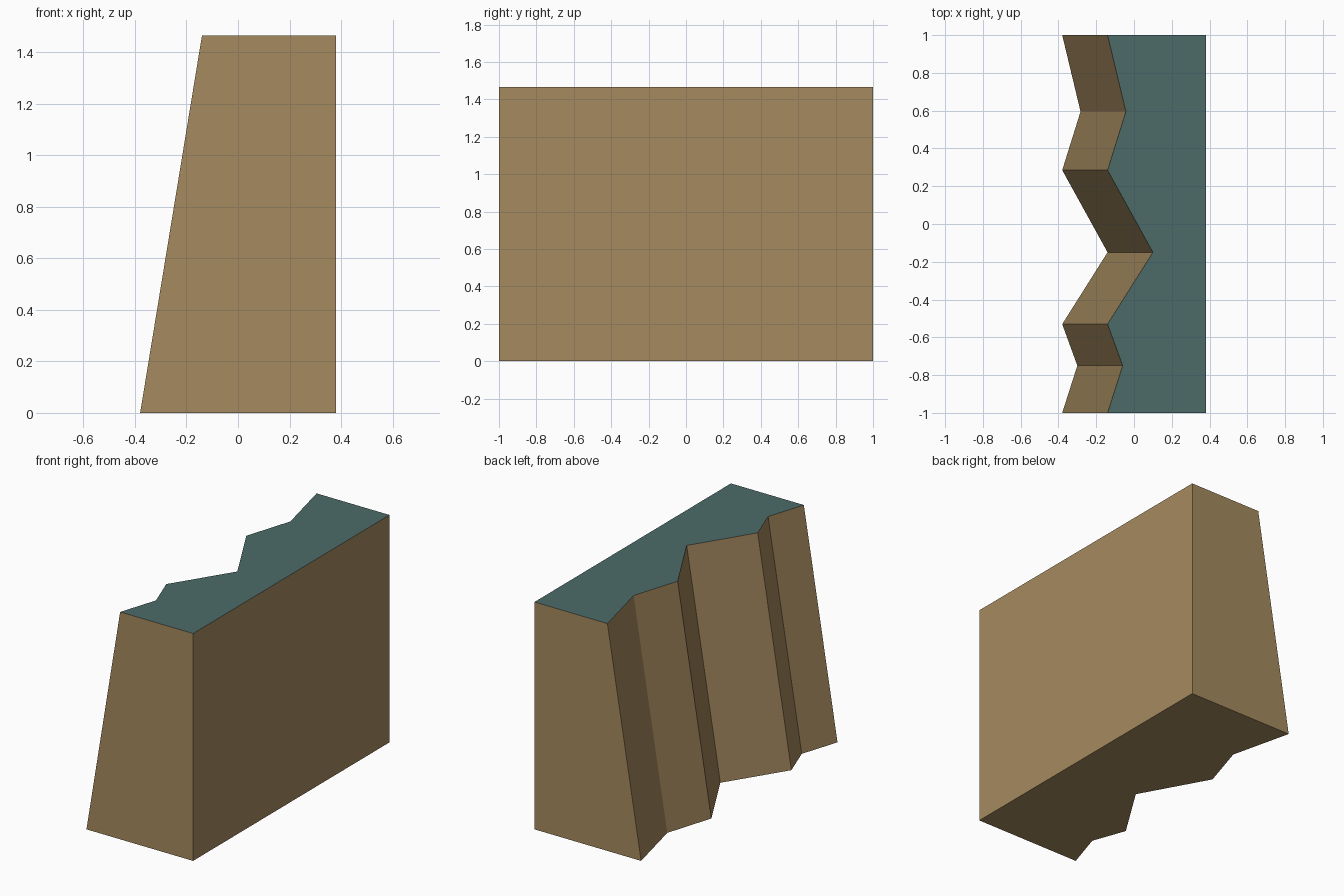
import bpy, bmesh

if "Cube" in bpy.data.objects:
    bpy.data.objects.remove(bpy.data.objects["Cube"])

HEIGHT = 1.465
LEAN = 0.24      # how far the jagged face leans back at the top
BACK_X = 0.38

# Jagged edge seen from above, from front to back
edge = [(-0.38, -1), (-0.30, -0.75), (-0.38, -0.53), (-0.14, -0.15),
        (-0.38, 0.285), (-0.283, 0.595), (-0.38, 1)]


def material(name, color):
    m = bpy.data.materials.new(name)
    m.diffuse_color = (*color, 1)
    m.use_nodes = True
    m.node_tree.nodes["Principled BSDF"].inputs["Base Color"].default_value = m.diffuse_color
    return m


def outline(bm, shift, z):
    pts = [(x + shift, y) for x, y in edge] + [(BACK_X, 1), (BACK_X, -1)]
    return [bm.verts.new((x, y, z)) for x, y in pts]


# Cliff block: lofted between the ground outline and the leaned top outline
bm = bmesh.new()
low = outline(bm, 0, 0)
high = outline(bm, LEAN, HEIGHT)
n = len(low)
for i in range(n):
    j = (i + 1) % n
    bm.faces.new((low[i], low[j], high[j], high[i]))
bm.faces.new(low)
bm.faces.new(high)
bmesh.ops.recalc_face_normals(bm, faces=bm.faces)

# Grassy top, earth everywhere else
for f in bm.faces:
    f.material_index = 1 if f.normal.z > 0.9 else 0

mesh = bpy.data.meshes.new("cliff_block")
bm.to_mesh(mesh)
bm.free()
mesh.materials.append(material("tan earth", (0.376, 0.254, 0.114)))
mesh.materials.append(material("teal grass", (0.072, 0.147, 0.140)))
cliff = bpy.data.objects.new("cliff_block", mesh)
bpy.context.collection.objects.link(cliff)
